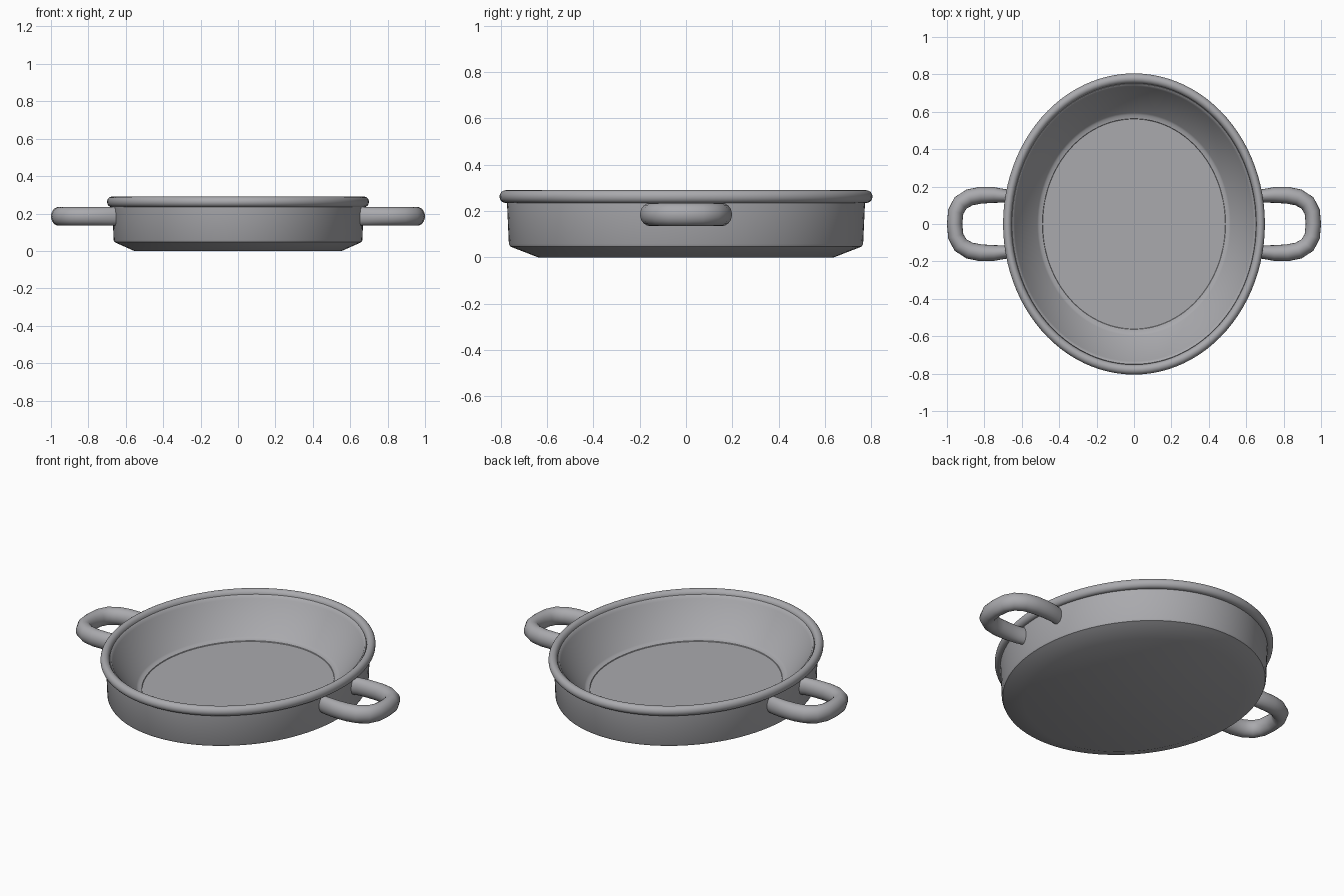
import bpy, bmesh, math
from mathutils import Vector

if "Cube" in bpy.data.objects:
    bpy.data.objects.remove(bpy.data.objects["Cube"])

metal = bpy.data.materials.new("grey metal")
metal.use_nodes = True
color = (0.40, 0.40, 0.42, 1)
metal.diffuse_color = color
metal.node_tree.nodes["Principled BSDF"].inputs["Base Color"].default_value = color


def loft(name, rings):
    """Skin closed rings of points in order and cap both ends."""
    bm = bmesh.new()
    loops = [[bm.verts.new(p) for p in ring] for ring in rings]
    n = len(loops[0])
    for a, b in zip(loops, loops[1:]):
        for i in range(n):
            j = (i + 1) % n
            bm.faces.new((a[i], a[j], b[j], b[i]))
    bm.faces.new(loops[0])
    bm.faces.new(loops[-1])
    bmesh.ops.recalc_face_normals(bm, faces=bm.faces)
    mesh = bpy.data.meshes.new(name)
    bm.to_mesh(mesh)
    bm.free()
    mesh.materials.append(metal)
    obj = bpy.data.objects.new(name, mesh)
    bpy.context.collection.objects.link(obj)
    bpy.ops.object.select_all(action="DESELECT")
    obj.select_set(True)
    bpy.context.view_layer.objects.active = obj
    bpy.ops.object.shade_smooth_by_angle(angle=math.radians(35))
    return obj


def oval(r, z, n=96, stretch=1.15):
    turns = [2 * math.pi * i / n for i in range(n)]
    return [(r * math.cos(t), r * stretch * math.sin(t), z) for t in turns]


# Oval dish: underside, wall, rolled rim, sloping inside, floor
profile = [(0.555, 0), (0.645, 0.04), (0.66, 0.047), (0.665, 0.058), (0.672, 0.235)]
profile += [(0.677 + 0.023 * math.cos(a), 0.2625 + 0.0275 * math.sin(a))
            for a in [math.radians(d) for d in range(-90, 181, 18)]]
profile += [(0.652, 0.268), (0.643, 0.262), (0.638, 0.25),
            (0.517, 0.088), (0.508, 0.08), (0.49, 0.077), (0.488, 0.073)]
loft("oval_dish", [oval(r, z) for r, z in profile])

# Loop handles: half of the path (x, y, half width), mirrored front to back
half = [(0.63, 0.135, 0.032), (0.69, 0.15, 0.036), (0.75, 0.155, 0.042),
        (0.82, 0.154, 0.045), (0.88, 0.142, 0.045), (0.928, 0.112, 0.044),
        (0.953, 0.065, 0.042), (0.959, 0, 0.041)]
path = half + [(x, -y, w) for x, y, w in reversed(half[:-1])]


def handle(name, side):
    pts = [Vector((side * x, y, 0.185)) for x, y, w in path]
    rings = []
    for i, p in enumerate(pts):
        along = pts[min(i + 1, len(pts) - 1)] - pts[max(i - 1, 0)]
        across = along.cross(Vector((0, 0, 1))).normalized()
        rings.append([p + across * path[i][2] * math.cos(t) + Vector((0, 0, 0.05 * math.sin(t)))
                      for t in [math.pi * k / 10 for k in range(20)]])
    return loft(name, rings)


handle("left_handle", 1)
handle("right_handle", -1)
